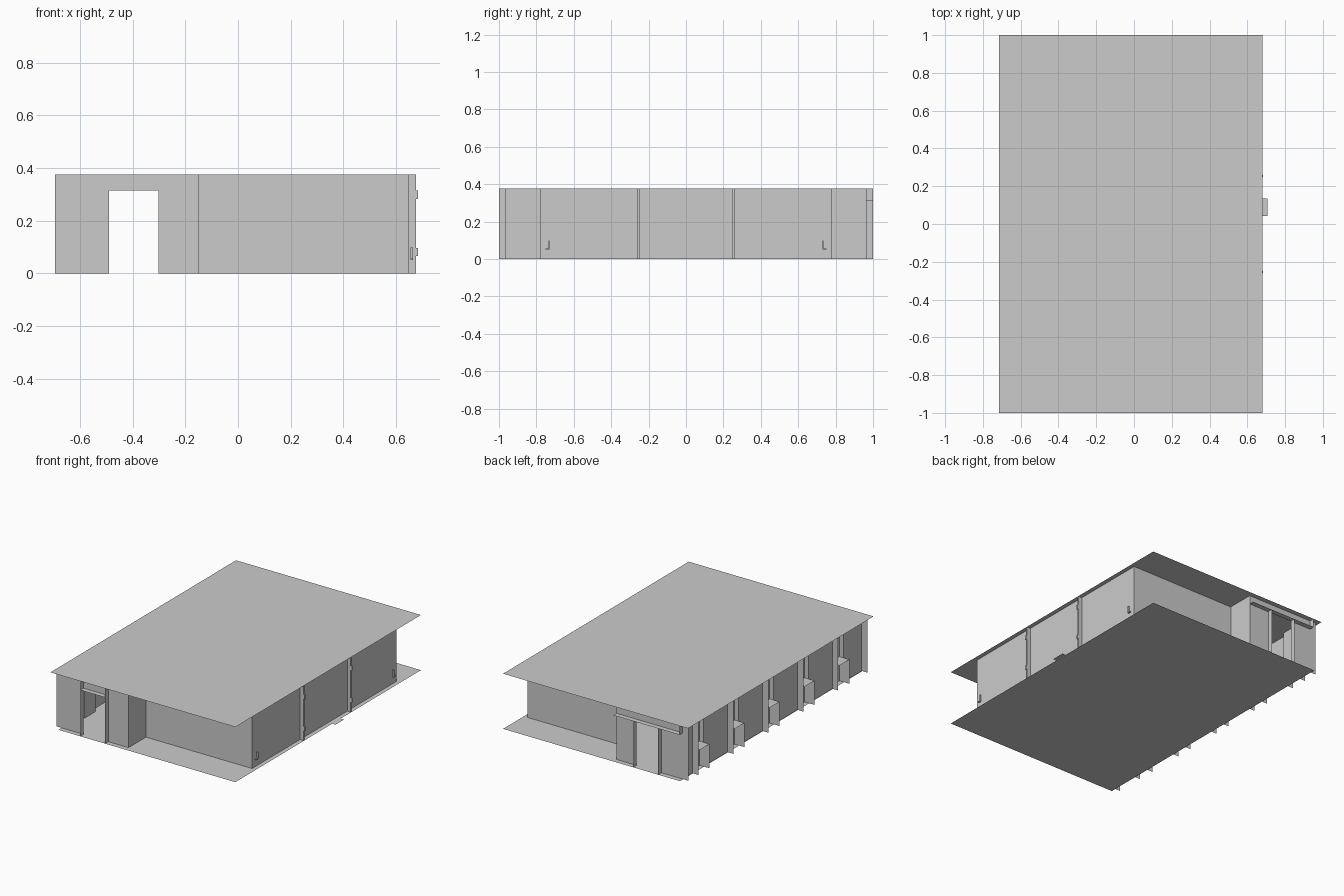
import bpy

if "Cube" in bpy.data.objects:
    bpy.data.objects.remove(bpy.data.objects["Cube"])

H, DOOR = 0.376, 0.315          # wall height, door head height
XL, XM, XR = -0.65, -0.15, 0.65  # left wall, entrance block edge, right wall
YB, YW = 0.965, 0.777           # entrance face, recessed end wall
D0, D1 = -0.49, -0.303          # door jambs


def mesh(name, verts, faces):
    m = bpy.data.meshes.new(name)
    m.from_pydata(verts, [], faces)
    o = bpy.data.objects.new(name, m)
    bpy.context.collection.objects.link(o)
    return o


def wall(name, path, z0=0, z1=H):
    """Upright sheet following a plan path."""
    n = len(path)
    v = [(x, y, z0) for x, y in path] + [(x, y, z1) for x, y in path]
    return mesh(name, v, [(i, i + 1, n + i + 1, n + i) for i in range(n - 1)])


def plate(name, x0, x1, y0, y1, z):
    """Flat horizontal sheet."""
    return mesh(name, [(x0, y0, z), (x1, y0, z), (x1, y1, z), (x0, y1, z)], [(0, 1, 2, 3)])


def box(name, x0, x1, y0, y1, z0, z1):
    v = [(x, y, z) for x in (x0, x1) for y in (y0, y1) for z in (z0, z1)]
    f = [(0, 1, 3, 2), (4, 6, 7, 5), (0, 4, 5, 1), (2, 3, 7, 6), (0, 2, 6, 4), (1, 5, 7, 3)]
    return mesh(name, v, f)


# Roof, floor and entrance step
plate("roof", -0.715, 0.68, -1, 1, H)
plate("floor", -0.655, 0.68, -1, 1, 0)
plate("step", 0.68, 0.706, 0.042, 0.135, 0.001)

# Front and back: recessed wall, entrance block with doorway, jamb fins
for s, tag in ((-1, "front"), (1, "back")):
    yb, yw = s * YB, s * YW
    wall(tag + "_end_wall", [(XR, yw), (XM, yw), (XM, yb), (D1, yb)])
    wall(tag + "_entrance_wall", [(D0, yb), (XL, yb)])
    wall(tag + "_door_lintel", [(D0, yb), (D1, yb)], DOOR, H)
    top = H if s < 0 else DOOR
    for x in (D0, D1):
        wall(tag + "_door_jamb", [(x, yb), (x, s)], 0, top)

# Door canopies: narrow at the front, full block width at the back
plate("front_canopy", D0, D1, -1, -YB, DOOR)
plate("back_canopy", XL, XM, YB, 1, DOOR)
wall("canopy_end", [(XL, YB), (XL, 1)], DOOR, H)

# Right side: three panels, dividing posts with hinges, lever handles
for y0, y1 in ((-YW, -0.253), (-0.253, 0.253), (0.253, YW)):
    wall("side_panel", [(XR, y0), (XR, y1)])
for s in (-1, 1):
    a, b = sorted((s * 0.249, s * 0.259))
    box("panel_post", XR, 0.676, a, b, 0, H)
    for z in (0.065, 0.283):
        box("hinge", 0.676, 0.684, a, b, z, z + 0.031)
    a, b = sorted((s * 0.729, s * 0.735))
    box("handle_bar", 0.655, 0.665, a, b, 0.05, 0.098)
    a, b = sorted((s * 0.729, s * 0.75))
    box("handle_foot", 0.655, 0.665, a, b, 0.05, 0.057)

# Left side: wall stepping inwards at each bay, tall fin, low fin and sill
XF, XI, SILL = -0.695, -0.62, 0.165
path = [(XL, YB)]
for i in range(5):
    ya = 0.86 - 0.377 * i
    yb = ya - 0.12
    path += [(XL, ya), (XI, ya), (XI, yb), (XL, yb)]
    wall("tall_fin", [(XL, ya), (XF, ya)])
    wall("low_fin", [(XL, yb), (XF, yb)], 0, SILL)
    plate("sill", XF, XI, yb, ya, SILL)
path.append((XL, -YB))
wall("left_wall", path)
for y in (-YB, YB):
    wall("corner_fin", [(XL, y), (XF, y)])
